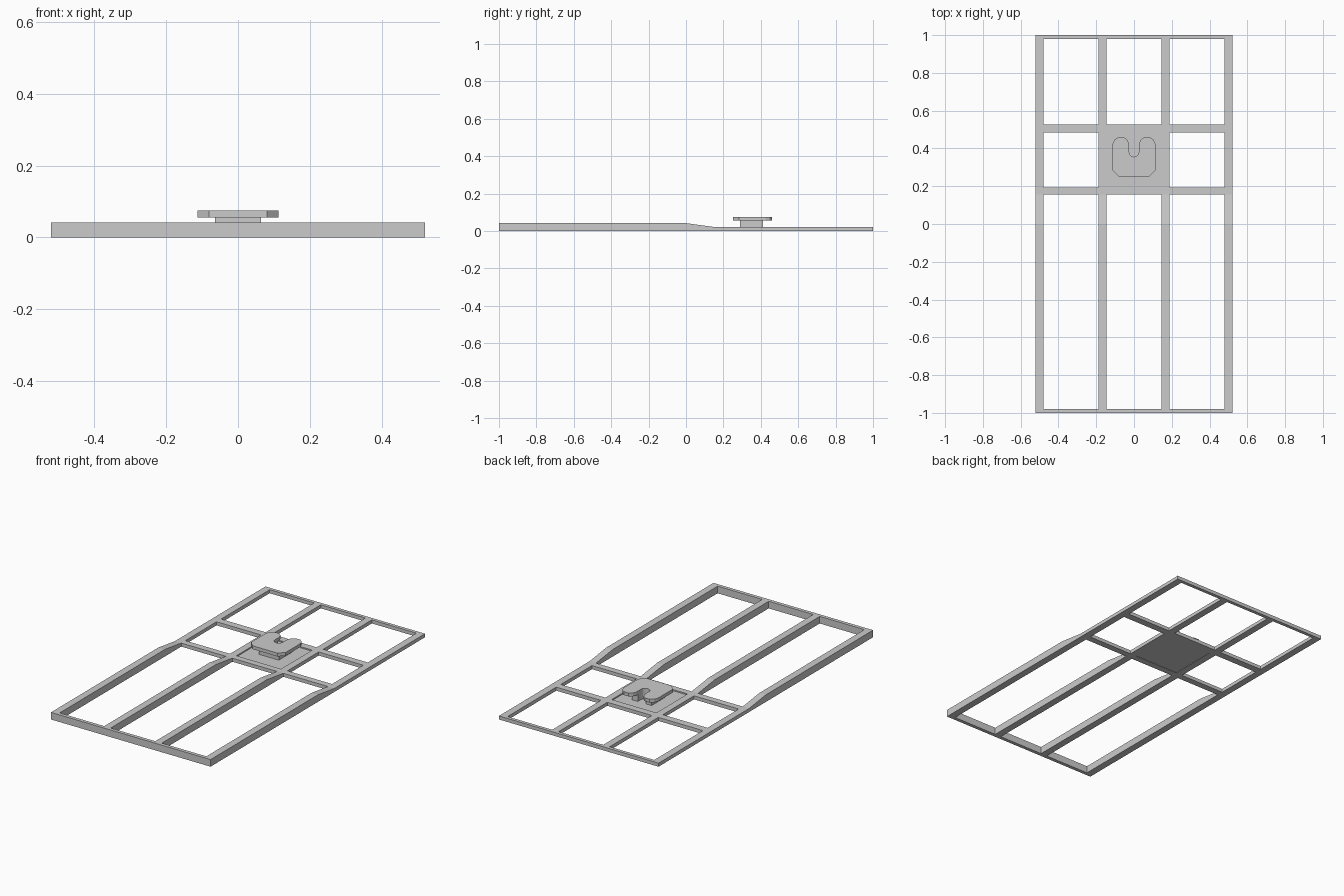
import bpy, bmesh, math

if "Cube" in bpy.data.objects:
    bpy.data.objects.remove(bpy.data.objects["Cube"])


def finish(name, bm):
    bmesh.ops.recalc_face_normals(bm, faces=bm.faces[:])
    mesh = bpy.data.meshes.new(name)
    bm.to_mesh(mesh)
    bm.free()
    obj = bpy.data.objects.new(name, mesh)
    bpy.context.collection.objects.link(obj)
    return obj


def extrude_up(bm, faces, height_at):
    """Raise a flat sheet into a solid, top height depending on y."""
    geom = bmesh.ops.extrude_face_region(bm, geom=faces, use_keep_orig=True)["geom"]
    for v in geom:
        if isinstance(v, bmesh.types.BMVert):
            v.co.z = height_at(v.co.y)


def prism(name, outline, z0, z1):
    bm = bmesh.new()
    face = bm.faces.new([bm.verts.new((x, y, z0)) for x, y in outline])
    extrude_up(bm, [face], lambda y: z1)
    return finish(name, bm)


def mirrored(half):
    """Close a right-hand half outline (bottom to slot) across x = 0."""
    return half + [(-x, y) for x, y in reversed(half) if x > 1e-6]


# Lattice frame: rail edges on a grid, thick at the front, tapering to thin
BAR = 0.021
xs = sorted(c + s * BAR for c in (-0.5, -1 / 6, 1 / 6, 0.5) for s in (-1, 1))
ys = [-1, -0.979, 0, 0.155, 0.193, 0.484, 0.526, 0.98, 1]
cross_rows = {0, 3, 5, 7}


def frame_height(y):
    t = min(max(y / 0.155, 0), 1)
    return 0.042 - 0.021 * t


bm = bmesh.new()
grid = [[bm.verts.new((x, y, 0)) for x in xs] for y in ys]
cells = []
for j in range(len(ys) - 1):
    for i in range(len(xs) - 1):
        if i % 2 == 0 or j in cross_rows:
            cells.append(bm.faces.new((grid[j][i], grid[j][i + 1],
                                       grid[j + 1][i + 1], grid[j + 1][i])))
extrude_up(bm, cells, frame_height)
finish("lattice_frame", bm)

# Recessed panel in the middle bay
px = 1 / 6 - BAR
prism("mount_panel", [(-px, 0.193), (px, 0.193), (px, 0.484), (-px, 0.484)], 0.002, 0.014)

# Slot with a rounded end, shared by pedestal and head
SLOT = 0.026
slot = [(SLOT * math.cos(a), 0.381 - SLOT * math.sin(a))
        for a in (math.radians(d) for d in (0, 30, 60, 90))]

# Narrow slotted pedestal
prism("mount_pedestal",
      mirrored([(0.064, 0.289), (0.064, 0.412), (SLOT, 0.412)] + slot),
      0.014, 0.055)

# Wide slotted head with chamfered corners and two horns
prism("mount_head",
      mirrored([(0.081, 0.251), (0.113, 0.283), (0.113, 0.424), (0.103, 0.446),
                (0.084, 0.46), (0.054, 0.46), (0.035, 0.445), (SLOT, 0.425)] + slot),
      0.055, 0.075)
